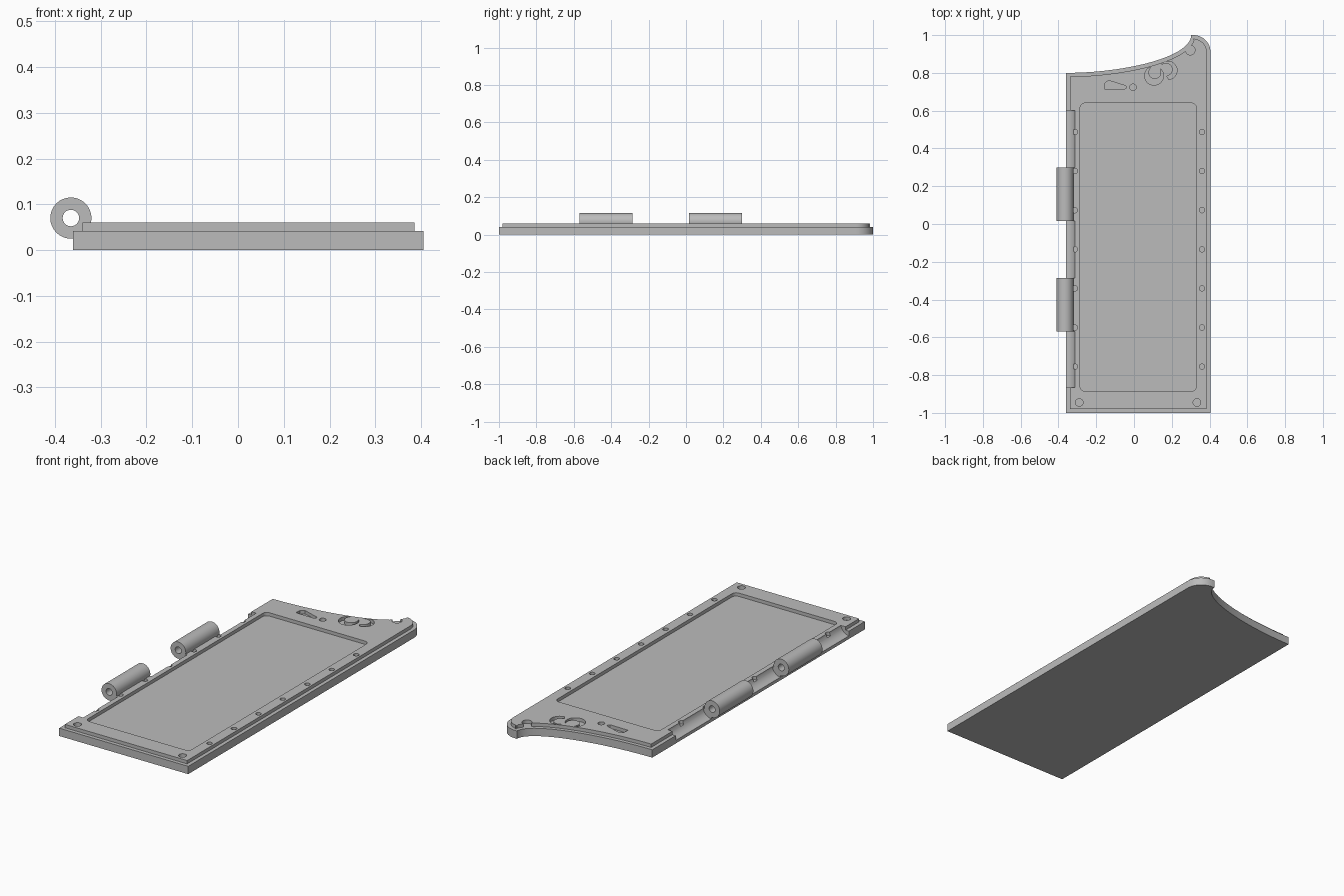
import bpy, bmesh
from math import sin, cos, radians, pi
from mathutils import Vector
from mathutils.geometry import interpolate_bezier

cube = bpy.data.objects.get("Cube")
if cube:
    bpy.data.objects.remove(cube)

grey = bpy.data.materials.new("plain grey")
grey.use_nodes = True
colour = (0.5, 0.5, 0.5, 1)
grey.diffuse_color = colour
grey.node_tree.nodes["Principled BSDF"].inputs["Base Color"].default_value = colour

LOW, HIGH = 0.042, 0.06          # top of the base, top of the raised panel
AXIS_X, AXIS_Z = -0.365, 0.07    # hinge axis


def arc(x, y, r, a0=0, a1=360, n=32):
    return [Vector((x + r * cos(radians(a0 + (a1 - a0) * i / n)),
                    y + r * sin(radians(a0 + (a1 - a0) * i / n)))) for i in range(n + 1)]


def circle(x, y, r):
    return arc(x, y, r)[:-1]


def crescent(outer, inner, a0, a1):
    return arc(*outer, a0, a1) + arc(*inner, a0, a1)[::-1]


def rounded_box(x0, x1, y0, y1, r):
    return (arc(x1 - r, y1 - r, r, 0, 90, 8) + arc(x0 + r, y1 - r, r, 90, 180, 8)
            + arc(x0 + r, y0 + r, r, 180, 270, 8) + arc(x1 - r, y0 + r, r, 270, 360, 8))


def inset(points, d):
    """Offset a counter-clockwise outline inwards with mitred corners."""
    result = []
    for i, p in enumerate(points):
        e0 = (p - points[i - 1]).normalized()
        e1 = (points[(i + 1) % len(points)] - p).normalized()
        n0, n1 = Vector((-e0.y, e0.x)), Vector((-e1.y, e1.x))
        result.append(p + (n0 + n1) * d / (1 + n0.dot(n1)))
    return result


def make_object(name, bm):
    bmesh.ops.recalc_face_normals(bm, faces=bm.faces)
    mesh = bpy.data.meshes.new(name)
    bm.to_mesh(mesh)
    bm.free()
    mesh.materials.append(grey)
    obj = bpy.data.objects.new(name, mesh)
    bpy.context.collection.objects.link(obj)
    return obj


def add_prism(bm, points, z0, z1):
    face = bm.faces.new([bm.verts.new((p.x, p.y, z0)) for p in points])
    grown = bmesh.ops.extrude_face_region(bm, geom=[face])["geom"]
    bmesh.ops.translate(bm, vec=(0, 0, z1 - z0),
                        verts=[v for v in grown if isinstance(v, bmesh.types.BMVert)])


def prisms(name, outlines, z0, z1):
    bm = bmesh.new()
    for points in outlines:
        add_prism(bm, points, z0, z1)
    return make_object(name, bm)


def rod(name, r, y0, y1):
    """Solid cylinder along the hinge axis."""
    obj = prisms(name, [circle(0, 0, r)], y0, y1)
    for v in obj.data.vertices:
        x, y, z = v.co
        v.co = (AXIS_X + x, z, AXIS_Z - y)
    return obj


def cut(obj, cutters):
    for cutter in cutters:
        mod = obj.modifiers.new("cut", "BOOLEAN")
        mod.operation, mod.object, mod.solver = "DIFFERENCE", cutter, "EXACT"
        mod.use_self = True
    graph = bpy.context.evaluated_depsgraph_get()
    mesh = bpy.data.meshes.new_from_object(obj.evaluated_get(graph))
    obj.modifiers.clear()
    obj.data = mesh


# Plate outline: straight sides, swept top edge, rounded tip
sweep = interpolate_bezier(Vector((0.303, 1)), Vector((0.30, 0.88)),
                           Vector((-0.06, 0.80)), Vector((-0.36, 0.80)), 32)
outline = ([Vector((-0.36, -1)), Vector((0.405, -1))]
           + arc(0.315, 0.91, 0.09, 0, 90, 12) + [p.to_2d() for p in sweep])

base_plate = prisms("base_plate", [outline], 0, LOW)
raised_panel = prisms("raised_panel", [inset(outline, 0.02)], LOW, HIGH)

# Openings through the raised panel
window = rounded_box(-0.285, 0.33, -0.885, 0.64, 0.025)
rows = [0.487 - 0.207 * i for i in range(7)]
holes = [circle(x, y, 0.014) for x in (-0.313, 0.36) for y in rows]
corner_holes = [circle(x, -0.945, 0.02) for x in (-0.29, 0.333)]
ornaments = [
    [Vector(p) for p in ((-0.157, 0.715), (-0.05, 0.713), (-0.04, 0.722),
                         (-0.045, 0.732), (-0.135, 0.76), (-0.155, 0.745))],
    circle(-0.005, 0.724, 0.017),
    crescent((0.106, 0.785, 0.05), (0.11, 0.802, 0.034), 130, 400),
    crescent((0.18, 0.813, 0.048), (0.17, 0.818, 0.034), -85, 130),
    circle(0.298, 0.92, 0.025),
]
openings = prisms("opening_cutter", [window] + holes + corner_holes + ornaments, 0.03, 0.08)

# Clearance grooves between the hinge knuckles
grooves = [rod("groove_cutter", 0.054, y0, y1)
           for y0, y1 in ((-0.865, -0.57), (-0.285, 0.015), (0.30, 0.60))]
cut(base_plate, grooves)
cut(raised_panel, [openings] + grooves)

# Hinge knuckles
knuckles = []
for i, (y0, y1) in enumerate(((-0.57, -0.285), (0.015, 0.30))):
    knuckle = rod(f"hinge_knuckle_{i + 1}", 0.045, y0, y1)
    bore = rod("bore_cutter", 0.018, y0 - 0.1, y1 + 0.1)
    cut(knuckle, [bore])
    knuckles.append(knuckle)
    bpy.data.objects.remove(bore)
for cutter in [openings] + grooves:
    bpy.data.objects.remove(cutter)

# Smooth curved walls, keep edges crisp
bpy.ops.object.select_all(action="DESELECT")
for obj in [base_plate, raised_panel] + knuckles:
    obj.select_set(True)
bpy.context.view_layer.objects.active = base_plate
bpy.ops.object.shade_smooth_by_angle(angle=radians(30))
